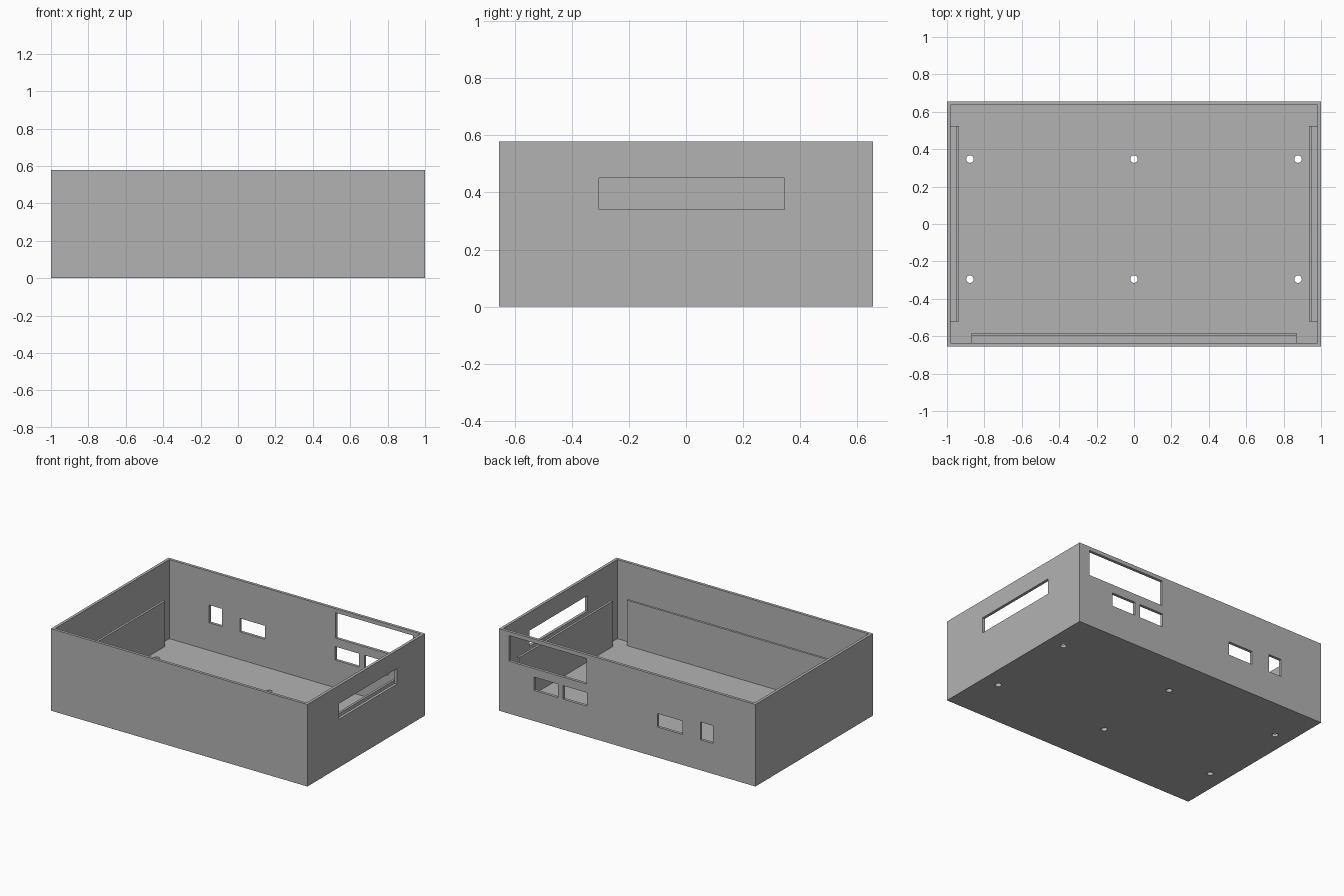
import bpy
import bmesh
from mathutils import Matrix, Vector

if "Cube" in bpy.data.objects:
    bpy.data.objects.remove(bpy.data.objects["Cube"], do_unlink=True)

HALF_X, HALF_Y, HEIGHT, WALL = 1.0, 0.655, 0.578, 0.02
IN_X, IN_Y = HALF_X - WALL, HALF_Y - WALL
PLATE_TOP, SHELF_TOP = 0.34, 0.05

grey = bpy.data.materials.new("plain grey")
grey.use_nodes = True
colour = (0.45, 0.45, 0.45, 1)
grey.diffuse_color = colour
grey.node_tree.nodes["Principled BSDF"].inputs["Base Color"].default_value = colour


def add_box(bm, x, y, z):
    """Box between (low, high) pairs on each axis."""
    lo, hi = Vector((x[0], y[0], z[0])), Vector((x[1], y[1], z[1]))
    matrix = Matrix.Translation((lo + hi) / 2) @ Matrix.Diagonal((hi - lo).to_4d())
    matrix[3][3] = 1
    bmesh.ops.create_cube(bm, size=1, matrix=matrix)


def finish(bm, name):
    mesh = bpy.data.meshes.new(name)
    bm.to_mesh(mesh)
    bm.free()
    mesh.materials.append(grey)
    obj = bpy.data.objects.new(name, mesh)
    bpy.context.collection.objects.link(obj)
    return obj


def cut(target, bm):
    cutter = finish(bm, "cutter")
    cutter.hide_render = True
    mod = target.modifiers.new("cut", "BOOLEAN")
    mod.operation, mod.solver, mod.object = "DIFFERENCE", "EXACT", cutter
    bpy.context.view_layer.objects.active = target
    bpy.ops.object.modifier_apply(modifier=mod.name)
    bpy.data.objects.remove(cutter, do_unlink=True)


# Open-topped case
bm = bmesh.new()
add_box(bm, (-HALF_X, HALF_X), (-HALF_Y, HALF_Y), (0, HEIGHT))
case = finish(bm, "open_case")
bm = bmesh.new()
add_box(bm, (-IN_X, IN_X), (-IN_Y, IN_Y), (WALL, HEIGHT + 0.2))
cut(case, bm)

# Openings in the back wall, slot in the left wall, screw holes in the floor
bm = bmesh.new()
back = (HALF_Y - 0.05, HALF_Y + 0.05)
for x, z in (
    ((0.316, 0.92), (0.37, 0.55)),
    ((0.54, 0.727), (0.215, 0.31)),
    ((0.312, 0.5), (0.215, 0.31)),
    ((-0.43, -0.236), (0.215, 0.31)),
    ((-0.67, -0.57), (0.215, 0.34)),
):
    add_box(bm, x, back, z)
add_box(bm, (HALF_X - 0.05, HALF_X + 0.05), (-0.305, 0.345), (0.34, 0.45))
for x in (-0.877, 0, 0.877):
    for y in (-0.295, 0.347):
        bmesh.ops.create_cone(bm, cap_ends=True, segments=24, radius1=0.02, radius2=0.02,
                              depth=0.1, matrix=Matrix.Translation((x, y, 0.01)))
cut(case, bm)

# Panel holders: an upright plate standing off the wall on a low shelf
for name, side in (("left_panel_holder", 1), ("right_panel_holder", -1)):
    bm = bmesh.new()
    ends = (-0.52, 0.525)
    add_box(bm, sorted((side * 0.935, side * 0.951)), ends, (WALL, PLATE_TOP))
    add_box(bm, sorted((side * 0.951, side * IN_X)), ends, (WALL, SHELF_TOP))
    finish(bm, name)

bm = bmesh.new()
ends = (-0.87, 0.87)
add_box(bm, ends, (-0.6, -0.584), (WALL, PLATE_TOP))
add_box(bm, ends, (-IN_Y, -0.6), (WALL, SHELF_TOP))
finish(bm, "front_panel_holder")
